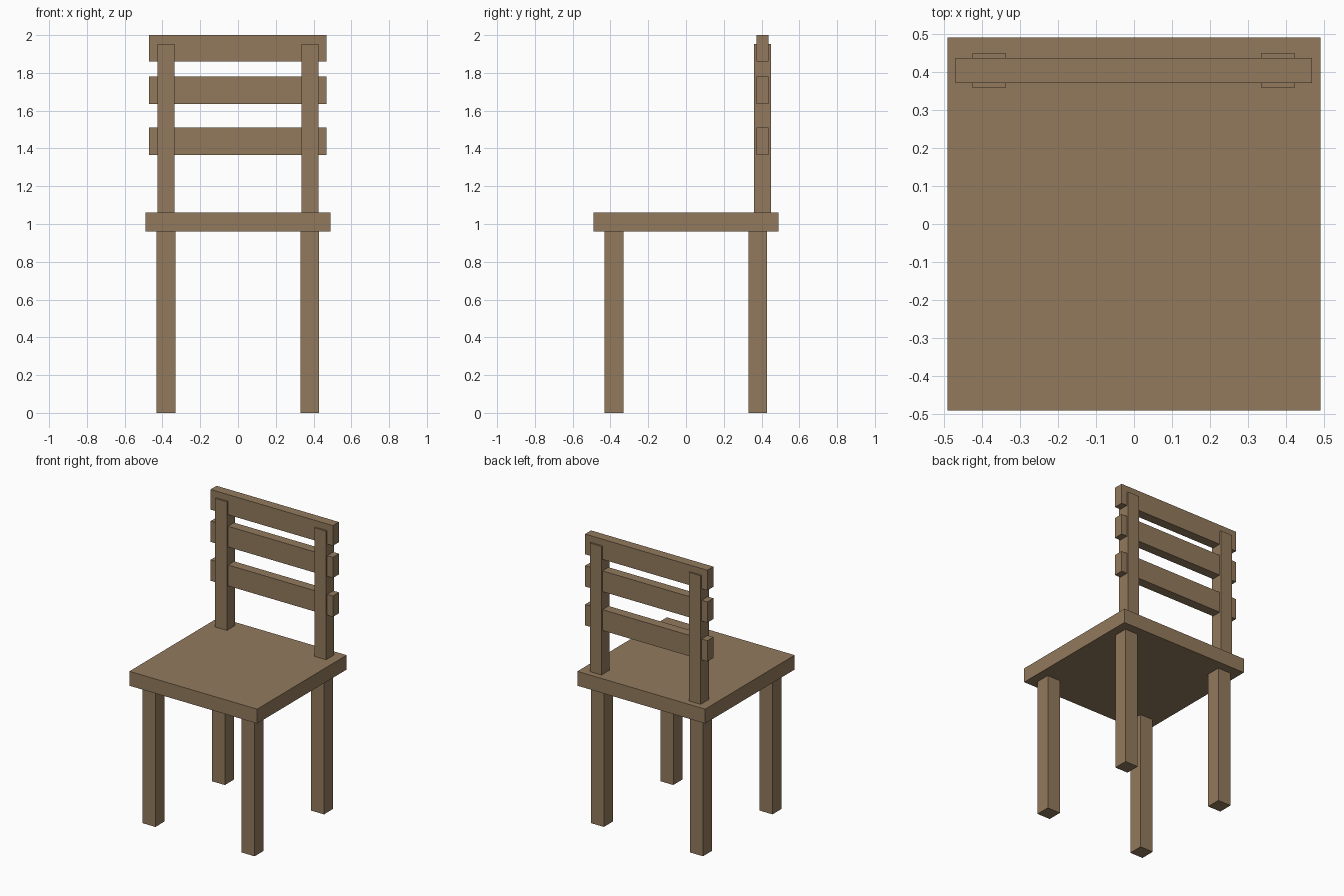
import bpy

if "Cube" in bpy.data.objects:
    bpy.data.objects.remove(bpy.data.objects["Cube"])

wood = bpy.data.materials.new("brown_wood")
wood.diffuse_color = (0.29, 0.195, 0.11, 1.0)
wood.use_nodes = True
wood.node_tree.nodes["Principled BSDF"].inputs["Base Color"].default_value = wood.diffuse_color


def box(name, x, y, z):
    """Axis-aligned box from (min, max) ranges."""
    bpy.ops.mesh.primitive_cube_add(size=1)
    ob = bpy.context.object
    ob.name = name
    ob.data.name = name
    size = [r[1] - r[0] for r in (x, y, z)]
    mid = [(r[1] + r[0]) / 2 for r in (x, y, z)]
    for v in ob.data.vertices:
        v.co = [c * s for c, s in zip(v.co, size)]
    ob.location = mid
    ob.data.materials.append(wood)
    return ob


# Seat slab
box("seat", (-0.491, 0.491), (-0.491, 0.491), (0.961, 1.061))

# Four square legs under the seat
sides = {"left": -0.382, "right": 0.38}
for side, cx in sides.items():
    for end, cy in (("front", -0.382), ("back", 0.38)):
        box(f"{end}_{side}_leg", (cx - 0.05, cx + 0.05),
            (cy - 0.05, cy + 0.05), (0.0, 0.961))

# Two back posts standing on the seat
for side, cx in sides.items():
    box(f"{side}_back_post", (cx - 0.045, cx + 0.045), (0.36, 0.449), (1.061, 1.954))

# Three back slats running through the posts
for name, z in (("lower", (1.366, 1.511)), ("middle", (1.636, 1.78)), ("top", (1.86, 2.0))):
    box(f"{name}_back_slat", (-0.471, 0.469), (0.372, 0.438), z)
